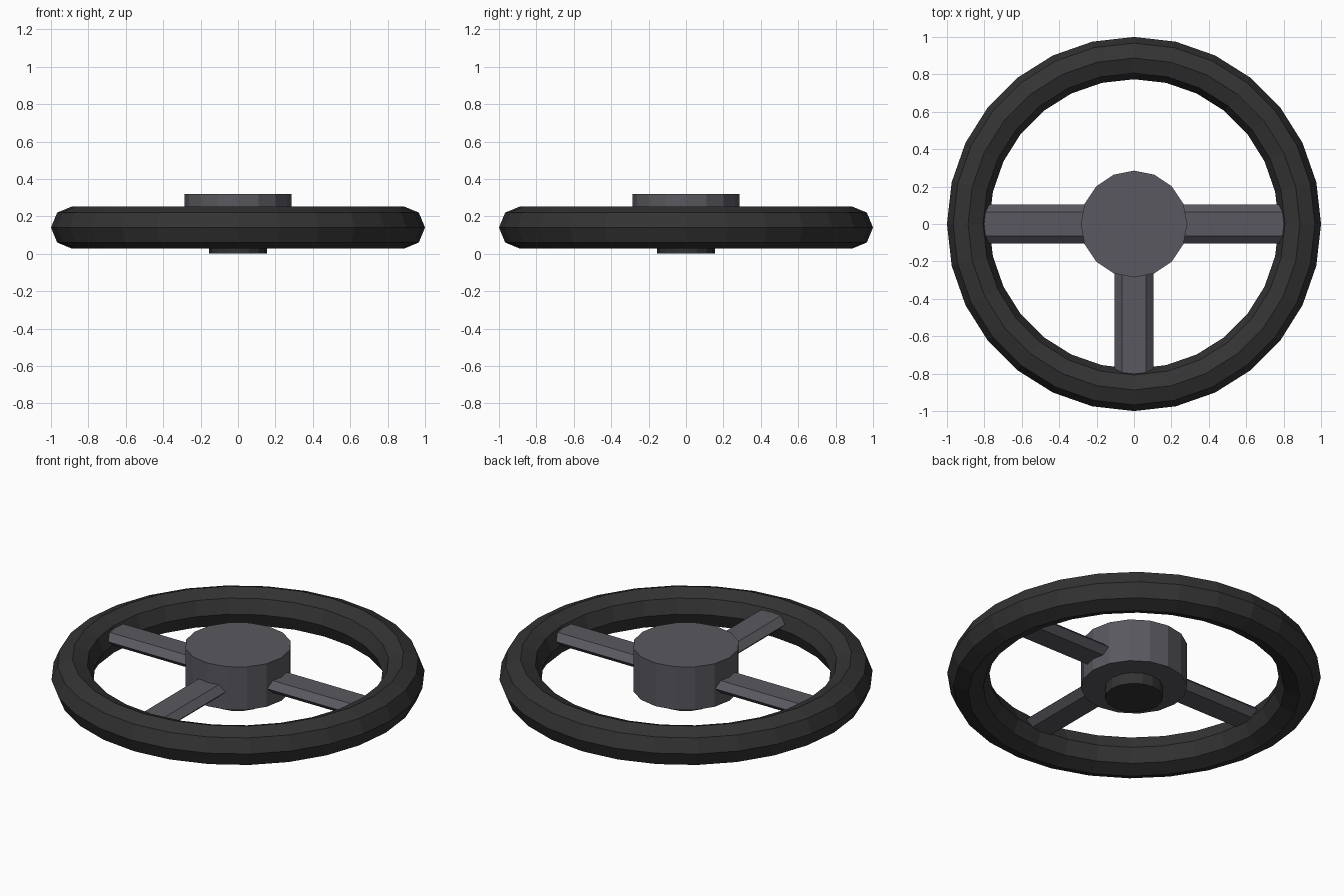
import bpy, math
from mathutils import Matrix

cube = bpy.data.objects.get("Cube")
if cube:
    bpy.data.objects.remove(cube)


def material(name, colour):
    m = bpy.data.materials.new(name)
    m.use_nodes = True
    m.diffuse_color = colour
    bsdf = next(n for n in m.node_tree.nodes if n.type == 'BSDF_PRINCIPLED')
    bsdf.inputs["Base Color"].default_value = colour
    return m


black = material("black_rubber", (0.033, 0.033, 0.033, 1))
grey = material("dark_grey", (0.1, 0.098, 0.115, 1))


def finish(name, mat):
    ob = bpy.context.object
    ob.name = name
    ob.data.materials.append(mat)


def cylinder(name, radius, bottom, top, mat):
    bpy.ops.mesh.primitive_cylinder_add(
        vertices=16, radius=radius, depth=top - bottom,
        location=(0, 0, (bottom + top) / 2))
    finish(name, mat)


# Rim with an eight-sided section
bpy.ops.mesh.primitive_torus_add(
    major_segments=28, minor_segments=8, major_radius=0.887,
    minor_radius=0.113, location=(0, 0, 0.14))
finish("rim", black)

# Hub and the column stub beneath it
cylinder("hub", 0.285, 0.066, 0.32, grey)
cylinder("column_stub", 0.155, 0, 0.08, black)


# Spokes: flattened six-sided bars running from the hub into the rim
def spoke(name, angle, start=0.2, end=0.83, wide=0.104, flat=0.065,
          middle=0.17, half=0.036):
    section = [(-wide, 0), (-flat, -half), (flat, -half),
               (wide, 0), (flat, half), (-flat, half)]
    n = len(section)
    verts = [(x, y, middle + z) for x in (start, end) for y, z in section]
    faces = [tuple(reversed(range(n))), tuple(range(n, 2 * n))]
    faces += [(i, (i + 1) % n, (i + 1) % n + n, i + n) for i in range(n)]
    mesh = bpy.data.meshes.new(name)
    mesh.from_pydata(verts, [], faces)
    mesh.transform(Matrix.Rotation(math.radians(angle), 4, 'Z'))
    mesh.materials.append(grey)
    bpy.context.collection.objects.link(bpy.data.objects.new(name, mesh))


for name, angle in (("left_spoke", 0), ("right_spoke", 180), ("front_spoke", -90)):
    spoke(name, angle)
